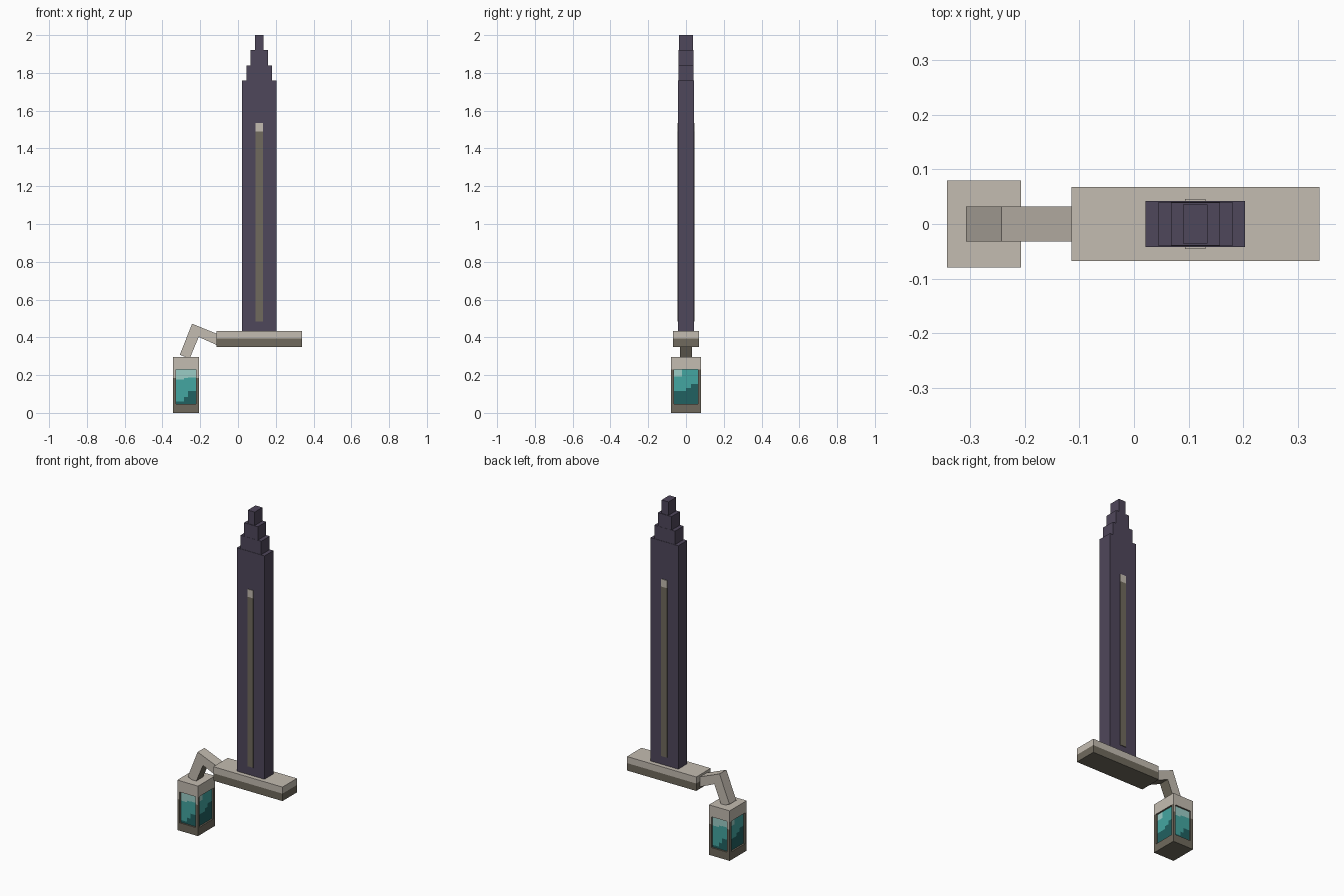
import bpy, bmesh
from mathutils import Vector

cube = bpy.data.objects.get("Cube")
if cube:
    bpy.data.objects.remove(cube, do_unlink=True)


def make_material(name, rgb):
    lin = [((c / 255 + 0.055) / 1.055) ** 2.4 for c in rgb] + [1.0]
    m = bpy.data.materials.new(name)
    m.use_nodes = True
    m.diffuse_color = lin
    m.node_tree.nodes["Principled BSDF"].inputs["Base Color"].default_value = lin
    return m


LIGHT, DARK, BLADE, PALE, TEAL, DEEP = range(6)
materials = [
    make_material("light stone", (196, 188, 177)),
    make_material("dark stone", (112, 106, 93)),
    make_material("blade purple", (79, 71, 91)),
    make_material("pale glass", (155, 205, 198)),
    make_material("teal glass", (68, 166, 161)),
    make_material("deep glass", (33, 97, 97)),
]


def finish(name, bm, rule):
    bm.normal_update()
    for f in bm.faces:
        f.material_index = rule(f.calc_center_median(), f.normal)
    mesh = bpy.data.meshes.new(name)
    bm.to_mesh(mesh)
    bm.free()
    for m in materials:
        mesh.materials.append(m)
    ob = bpy.data.objects.new(name, mesh)
    bpy.context.collection.objects.link(ob)
    return ob


def box(name, xs, ys, zs, rule, cuts=()):
    """Box from axis ranges, sliced at the given heights for colour bands."""
    bm = bmesh.new()
    bmesh.ops.create_cube(bm, size=1)
    for v in bm.verts:
        v.co = [r[0] if c < 0 else r[1] for c, r in zip(v.co, (xs, ys, zs))]
    for z in cuts:
        bmesh.ops.bisect_plane(bm, geom=bm.verts[:] + bm.edges[:] + bm.faces[:],
                               plane_co=(0, 0, z), plane_no=(0, 0, 1))
    return finish(name, bm, rule)


def above(height):
    return lambda c, n: LIGHT if c.z > height and n.z > -0.5 else DARK


# Stepped blade
blade_x = 0.1125
tiers = [(0.091, 0.042, 0.43, 1.76), (0.068, 0.04, 1.76, 1.84),
         (0.045, 0.039, 1.84, 1.92), (0.0225, 0.036, 1.92, 2.0)]
for i, (w, d, z0, z1) in enumerate(tiers):
    box(f"blade_tier_{i + 1}", (blade_x - w, blade_x + w), (-d, d), (z0, z1),
        lambda c, n: BLADE)

# Raised strip on both blade faces
for side, name in ((-1, "front"), (1, "back")):
    box(f"blade_strip_{name}", (blade_x - 0.019, blade_x + 0.019),
        sorted((side * 0.04, side * 0.0455)), (0.483, 1.535), above(1.49), (1.49,))

# Crossguard
box("crossguard", (-0.115, 0.34), (-0.068, 0.068), (0.35, 0.433), above(0.394), (0.394,))

# Bent arm that carries the lantern
profile = [(-0.243, 0.472), (-0.308, 0.308), (-0.256, 0.287),
           (-0.208, 0.402), (-0.105, 0.356), (-0.105, 0.416)]
bm = bmesh.new()
face = bm.faces.new([bm.verts.new((x, -0.032, z)) for x, z in profile])
ext = bmesh.ops.extrude_face_region(bm, geom=[face])["geom"]
bmesh.ops.translate(bm, vec=(0, 0.064, 0),
                    verts=[g for g in ext if isinstance(g, bmesh.types.BMVert)])
bmesh.ops.recalc_face_normals(bm, faces=bm.faces[:])
finish("lantern_arm", bm, lambda c, n: DARK if n.z < -0.2 else LIGHT)

# Lantern frame: cap, base and corner posts
lx, hx, hy, post = -0.275, 0.068, 0.08, 0.016
sill, lintel = 0.047, 0.23
box("lantern_cap", (lx - hx, lx + hx), (-hy, hy), (lintel, 0.297), above(0))
box("lantern_base", (lx - hx, lx + hx), (-hy, hy), (0, sill), lambda c, n: DARK)
for sx, nx in ((-1, "right"), (1, "left")):
    for sy, ny in ((-1, "front"), (1, "back")):
        box(f"lantern_post_{ny}_{nx}",
            sorted((lx + sx * hx, lx + sx * (hx - post))),
            sorted((sy * hy, sy * (hy - post))), (sill, lintel),
            lambda c, n, sy=sy: LIGHT if n.y * sy > 0.5 and c.z > 0.185 else DARK,
            (0.185,))

# Lantern glass: columns of (right edge, top of deep band, bottom of pale band)
broad = [(0.5, 0.115, 0.23), (0.7, 0.132, 0.23), (1.0, 0.152, 0.23)]
broad.insert(0, (0.33, 0.115, 0.192))
narrow = [(0.4, 0.06, 0.176), (0.6, 0.085, 0.186), (1.0, 0.115, 0.188)]
recess = 0.01


def pane(name, normal, half, depth, columns):
    n = Vector(normal)
    across = Vector((0, 0, 1)).cross(n)
    origin = Vector((lx, 0, 0)) + n * depth
    bm = bmesh.new()
    colours = []
    left = 0.0
    for right, deep, pale in columns:
        levels = [sill, deep, pale, lintel]
        for k, colour in enumerate((DEEP, TEAL, PALE)):
            lo, hi = levels[k], levels[k + 1]
            if hi - lo < 0.001:
                continue
            corners = [(left, lo), (right, lo), (right, hi), (left, hi)]
            bm.faces.new([bm.verts.new(origin + across * half * (2 * u - 1)
                                       + Vector((0, 0, z))) for u, z in corners])
            colours.append(colour)
        left = right
    order = iter(colours)
    finish(name, bm, lambda c, nn: next(order))


for s, ny, nx in ((-1, "front", "right"), (1, "back", "left")):
    pane(f"glass_{ny}", (0, s, 0), hx - post, hy - recess, narrow)
    pane(f"glass_{nx}", (s, 0, 0), hy - post, hx - recess, broad)
